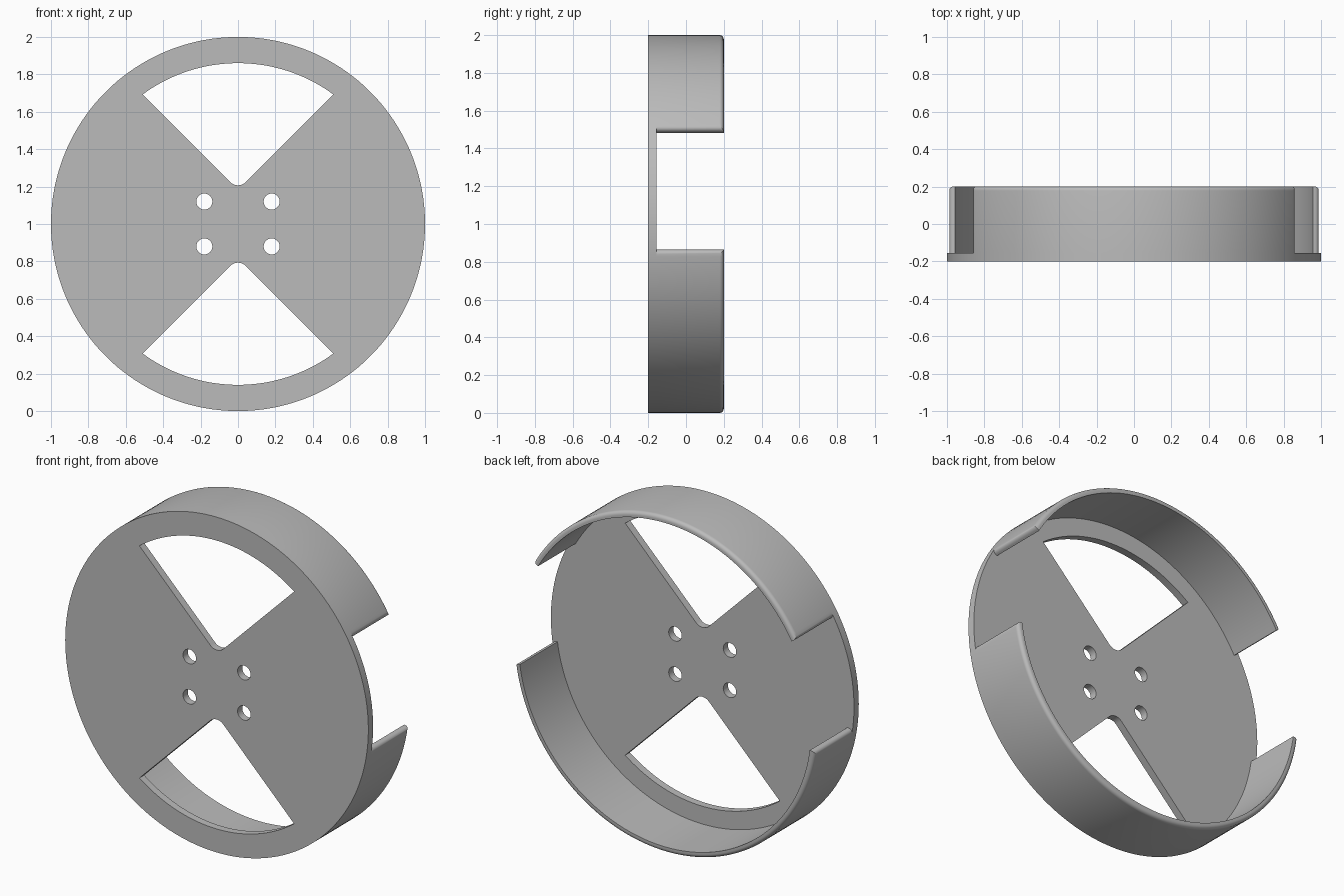
import bpy, bmesh
from math import sin, cos, radians, sqrt, atan2
from mathutils import Vector

cube = bpy.data.objects.get("Cube")
if cube:
    bpy.data.objects.remove(cube, do_unlink=True)

R_OUT, R_IN, R_WINDOW = 1.0, 0.966, 0.86
FRONT, FLOOR, BACK = -0.2, -0.155, 0.2
FILLET = 0.022

grey = bpy.data.materials.new("plain grey")
grey.use_nodes = True
COLOUR = (0.5, 0.5, 0.5, 1)
grey.diffuse_color = COLOUR
grey.node_tree.nodes["Principled BSDF"].inputs["Base Color"].default_value = COLOUR


def polar(r, degrees, cx=0, cz=0):
    a = radians(degrees)
    return (cx + r * cos(a), cz + r * sin(a))


def finish(bm, name):
    bmesh.ops.recalc_face_normals(bm, faces=bm.faces[:])
    mesh = bpy.data.meshes.new(name)
    bm.to_mesh(mesh)
    bm.free()
    mesh.materials.append(grey)
    obj = bpy.data.objects.new(name, mesh)
    obj.location.z = R_OUT
    bpy.context.collection.objects.link(obj)
    bpy.ops.object.select_all(action='DESELECT')
    obj.select_set(True)
    bpy.context.view_layer.objects.active = obj
    bpy.ops.object.shade_smooth_by_angle(angle=radians(30))


def window_outline(side):
    # Quarter-like sector with a rounded inner corner
    apex, r = 0.182, 0.06
    x = (-apex + sqrt(2 * R_WINDOW ** 2 - apex ** 2)) / 2
    start = atan2(x + apex, x) * 180 / 3.14159265
    span = 180 - 2 * start
    pts = [polar(R_WINDOW, start + span * i / 36) for i in range(37)]
    pts += [polar(r, 225 + 90 * i / 10, 0, apex + r * sqrt(2)) for i in range(11)]
    return [(px, side * pz) for px, pz in pts]


# Face plate with two windows and four bolt holes
outlines = [[polar(R_OUT, 2 * i) for i in range(180)]]
outlines += [window_outline(s) for s in (1, -1)]
outlines += [[polar(0.043, 15 * i, sx * 0.18, sz * 0.12) for i in range(24)]
             for sx in (1, -1) for sz in (1, -1)]
bm = bmesh.new()
for outline in outlines:
    verts = [bm.verts.new((x, FRONT, z)) for x, z in outline]
    for a, b in zip(verts, verts[1:] + verts[:1]):
        bm.edges.new((a, b))
bmesh.ops.triangle_fill(bm, edges=bm.edges[:], use_beauty=True, normal=(0, -1, 0))
result = bmesh.ops.extrude_face_region(bm, geom=bm.faces[:], use_keep_orig=True)
moved = [g for g in result["geom"] if isinstance(g, bmesh.types.BMVert)]
bmesh.ops.translate(bm, verts=moved, vec=(0, FLOOR - FRONT, 0))
finish(bm, "face_plate")


def rim_wall(name, start, end):
    # Curved wall with its outer back and end edges rounded
    bm = bmesh.new()
    section = [(R_IN, FLOOR), (R_OUT, FLOOR), (R_OUT, BACK), (R_IN, BACK)]
    rings = []
    for deg in range(start, end + 1, 2):
        ring = []
        for r, y in section:
            x, z = polar(r, deg)
            ring.append(bm.verts.new((x, y, z)))
        rings.append(ring)
    for a, b in zip(rings, rings[1:]):
        for i in range(4):
            j = (i + 1) % 4
            bm.faces.new((a[i], a[j], b[j], b[i]))
    bm.faces.new(rings[0])
    bm.faces.new(rings[-1][::-1])
    bmesh.ops.recalc_face_normals(bm, faces=bm.faces[:])
    edges = [bm.edges.get((a[2], b[2])) for a, b in zip(rings, rings[1:])]
    edges += [bm.edges.get((r[1], r[2])) for r in (rings[0], rings[-1])]
    bmesh.ops.bevel(bm, geom=edges, offset=FILLET, segments=5, profile=0.5,
                    affect='EDGES', clamp_overlap=True)
    finish(bm, name)


rim_wall("upper_rim_wall", 30, 150)
rim_wall("lower_rim_wall", 188, 352)
